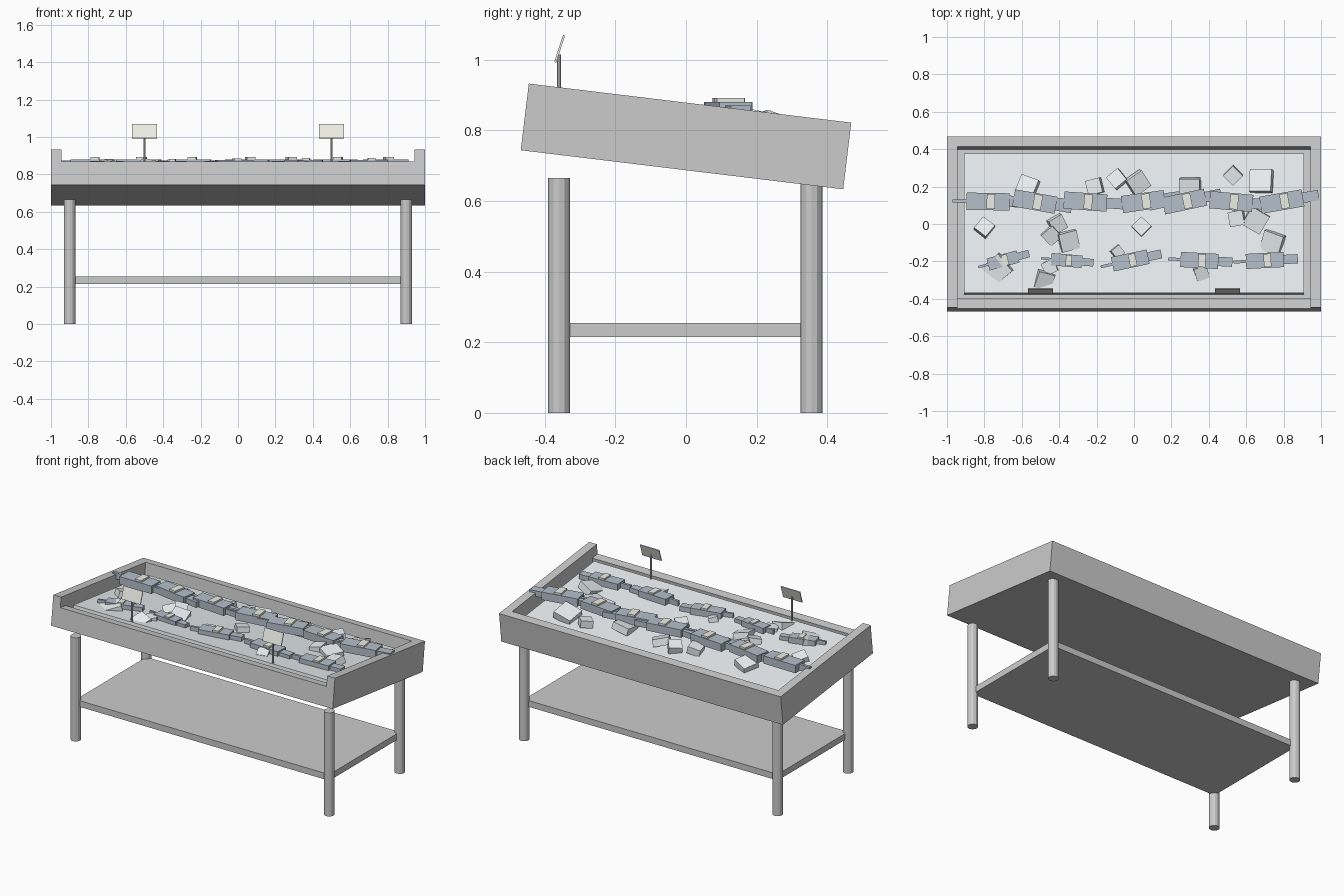
import bpy, bmesh, random
from math import radians, cos, sin
from mathutils import Matrix, Vector, Euler

if "Cube" in bpy.data.objects:
    bpy.data.objects.remove(bpy.data.objects["Cube"])

random.seed(4)


def material(name, color):
    m = bpy.data.materials.new(name)
    m.diffuse_color = (*color, 1)
    m.use_nodes = True
    m.node_tree.nodes["Principled BSDF"].inputs["Base Color"].default_value = m.diffuse_color
    return m


ICE = material("ice", (0.84, 0.88, 0.90))
FISH = material("fish_skin", (0.46, 0.52, 0.60))
CREAM = material("cream", (0.86, 0.86, 0.80))


def box(name, size, matrix, mat=None):
    bm = bmesh.new()
    bmesh.ops.create_cube(bm, size=1)
    bm.transform(matrix @ Matrix.Diagonal((*size, 1)))
    return finish(name, bm, mat)


def cylinder(name, radius, z0, z1, x, y, sides):
    bm = bmesh.new()
    bmesh.ops.create_cone(bm, cap_ends=True, segments=sides, radius1=radius,
                          radius2=radius, depth=z1 - z0)
    bm.transform(Matrix.Translation((x, y, (z0 + z1) / 2)))
    return finish(name, bm, None)


def finish(name, bm, mat):
    me = bpy.data.meshes.new(name)
    bm.to_mesh(me)
    bm.free()
    ob = bpy.data.objects.new(name, me)
    bpy.context.collection.objects.link(ob)
    if mat:
        me.materials.append(mat)
    return ob


def at(x, y, z, rx=0, ry=0, rz=0):
    rot = Euler([radians(a) for a in (rx, ry, rz)]).to_matrix().to_4x4()
    return Matrix.Translation((x, y, z)) @ rot


# Tilted tray: floor, tall ends, full back wall, lower front wall, ice bed
TILT = at(0, 0, 0.783, rx=-6.9)


def tray_box(name, lo, hi, mat=None):
    lo, hi = Vector(lo), Vector(hi)
    box(name, hi - lo, TILT @ Matrix.Translation((lo + hi) / 2), mat)


tray_box("tray_floor", (-1, -0.46, -0.095), (1, 0.46, -0.04))
for side, x in (("left", -0.9725), ("right", 0.9725)):
    tray_box(side + "_end_wall", (x - 0.0275, -0.46, -0.095), (x + 0.0275, 0.46, 0.095))
tray_box("back_wall", (-0.945, 0.405, -0.04), (0.945, 0.46, 0.095))
tray_box("front_wall", (-0.945, -0.46, -0.04), (0.945, -0.405, 0.03))
tray_box("ice_bed", (-0.91, -0.375, -0.04), (0.91, 0.375, 0.035), ICE)

# Legs and lower shelf
for side, x in (("left", -0.9), ("right", 0.9)):
    cylinder("front_leg_" + side, 0.031, 0, 0.665, x, -0.36, 12)
    cylinder("back_leg_" + side, 0.031, 0, 0.665, x, 0.355, 12)
box("lower_shelf", (1.8, 0.715, 0.04), at(0, -0.002, 0.235))

# Price signs, blank
for side, x in (("left", -0.5), ("right", 0.5)):
    cylinder("sign_post_" + side, 0.006, 0.82, 1.015, x, -0.36, 8)
    box("sign_plate_" + side, (0.135, 0.006, 0.08), at(x, -0.358, 1.031, rx=-18), CREAM)


# Fish: body, head, tail and pale band
def fish(i, x, y, yaw, s):
    m = at(x, y, 0.855, rz=yaw)
    parts = (("body", (0.23, 0.092, 0.05), (0, 0, 0), FISH),
             ("head", (0.09, 0.056, 0.036), (0.155, 0, -0.003), FISH),
             ("tail", (0.08, 0.018, 0.04), (-0.15, 0, 0), FISH),
             ("band", (0.045, 0.08, 0.012), (0.015, 0, 0.031), CREAM))
    for part, size, pos, mat in parts:
        size = (size[0] * s, size[1] * s, size[2] * s)
        box(f"fish_{part}_{i}", size, m @ Matrix.Translation(Vector(pos) * s), mat)


BACK_ROW = [(-0.78, -1), (-0.53, -10), (-0.26, -4), (0.05, 8),
            (0.27, 12), (0.52, -5), (0.79, 10)]
FRONT_ROW = [(-0.70, 15, 0.72), (-0.36, -5, 0.72), (-0.02, 12, 0.85),
             (0.35, -3, 0.88), (0.70, 3, 0.88)]
for i, (x, yaw) in enumerate(BACK_ROW):
    fish(i, x, 0.12, yaw, 1.0)
for i, (x, yaw, s) in enumerate(FRONT_ROW):
    fish(i + 7, x, -0.195, yaw, s)

# Loose ice chunks: x, y, size, yaw
CHUNKS = [(-.57, .2, .10, -20), (-.21, .2, .08, 15), (-.09, .24, .08, 40),
          (.02, .22, .10, 35), (.30, .19, .11, 0), (.53, .26, .075, 45),
          (.68, .23, .12, 0), (-.80, -.02, .08, 50), (-.35, -.09, .10, 15),
          (-.44, -.06, .08, 40), (.04, -.015, .075, 45), (-.09, -.15, .055, 40),
          (.74, -.10, .11, -20), (.65, .02, .11, -30), (.55, .03, .08, 10),
          (-.73, -.24, .12, 40), (-.48, -.30, .09, -15), (-.45, -.23, .07, 25),
          (.36, -.26, .07, 20), (-.41, 0, .08, 30)]
for i, (x, y, s, yaw) in enumerate(CHUNKS):
    rx, ry = random.uniform(-18, 18), random.uniform(-18, 18)
    box(f"ice_chunk_{i}", (s, s, 0.045), at(x, y, 0.828 - 0.06 * y, rx, ry, yaw), ICE)
